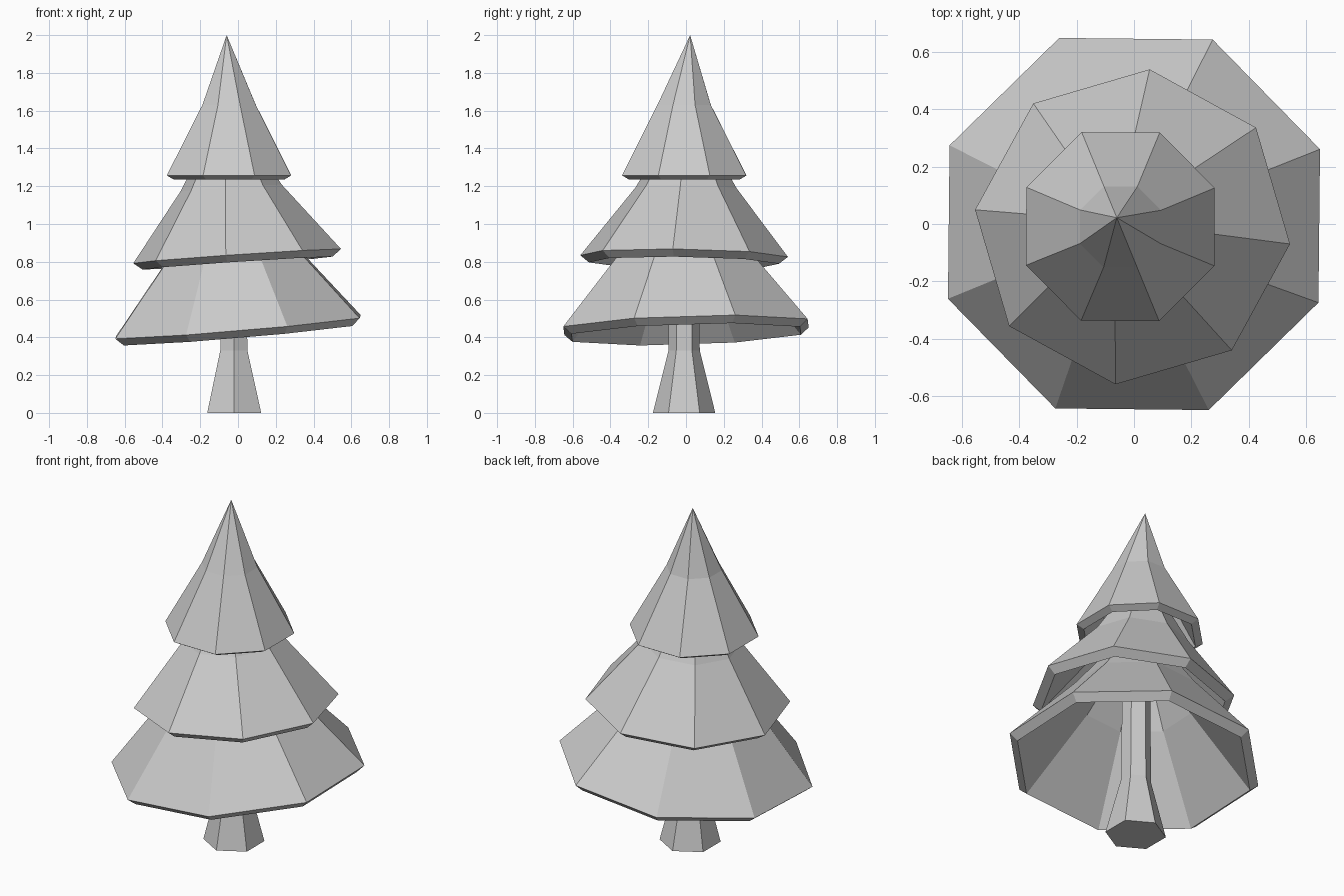
import bpy
from math import sin, cos, radians

if "Cube" in bpy.data.objects:
    bpy.data.objects.remove(bpy.data.objects["Cube"])


def loft(name, sides, angle, rings, apex=None):
    """Skin n-sided rings (centre, radius, x slope, y slope); end in a point or a cap."""
    verts, faces = [], []
    for (cx, cy, cz), r, sx, sy in rings:
        for i in range(sides):
            a = radians(angle + 360 * i / sides)
            dx, dy = r * cos(a), r * sin(a)
            verts.append((cx + dx, cy + dy, cz + sx * dx + sy * dy))
    for k in range(len(rings) - 1):
        for i in range(sides):
            j = (i + 1) % sides
            a, b = k * sides, (k + 1) * sides
            faces.append((a + i, a + j, b + j, b + i))
    top = (len(rings) - 1) * sides
    if apex:
        verts.append(apex)
        faces += [(top + i, top + (i + 1) % sides, len(verts) - 1) for i in range(sides)]
    else:
        faces.append(tuple(range(top, top + sides)))
        faces.append(tuple(reversed(range(sides))))
    mesh = bpy.data.meshes.new(name)
    mesh.from_pydata(verts, [], faces)
    obj = bpy.data.objects.new(name, mesh)
    bpy.context.collection.objects.link(obj)
    return obj


def tier(name, angle, slope, base, base_r, kink, kink_r, apex, thickness):
    """Hollow eight-sided skirt of branches, thickened inwards."""
    obj = loft(name, 8, angle, [(base, base_r, *slope), (kink, kink_r, *slope)], apex)
    mod = obj.modifiers.new("thickness", 'SOLIDIFY')
    mod.thickness = thickness
    mod.offset = -1


# Flared hexagonal trunk
loft("trunk", 6, 90, [((-0.02, -0.01, 0), 0.165, 0, 0),
                      ((-0.022, -0.01, 0.33), 0.083, 0, 0),
                      ((-0.025, -0.01, 1.0), 0.075, 0, 0)])

# Three foliage tiers, the lower two tilted
tier("lower_branches", 21.9, (0.085, 0.03), (0, 0, 0.455), 0.70,
     (-0.03, -0.01, 0.865), 0.35, (-0.06, -0.02, 1.35), 0.06)
tier("middle_branches", -6.2, (0.068, -0.015), (-0.005, -0.01, 0.83), 0.553,
     (-0.037, 0.0, 1.19), 0.27, (-0.055, 0.01, 1.65), 0.06)
tier("top_branches", 22.3, (0, 0), (-0.0475, -0.009, 1.257), 0.356,
     (-0.047, -0.01, 1.63), 0.153, (-0.06, 0.022, 2.0), 0.047)
